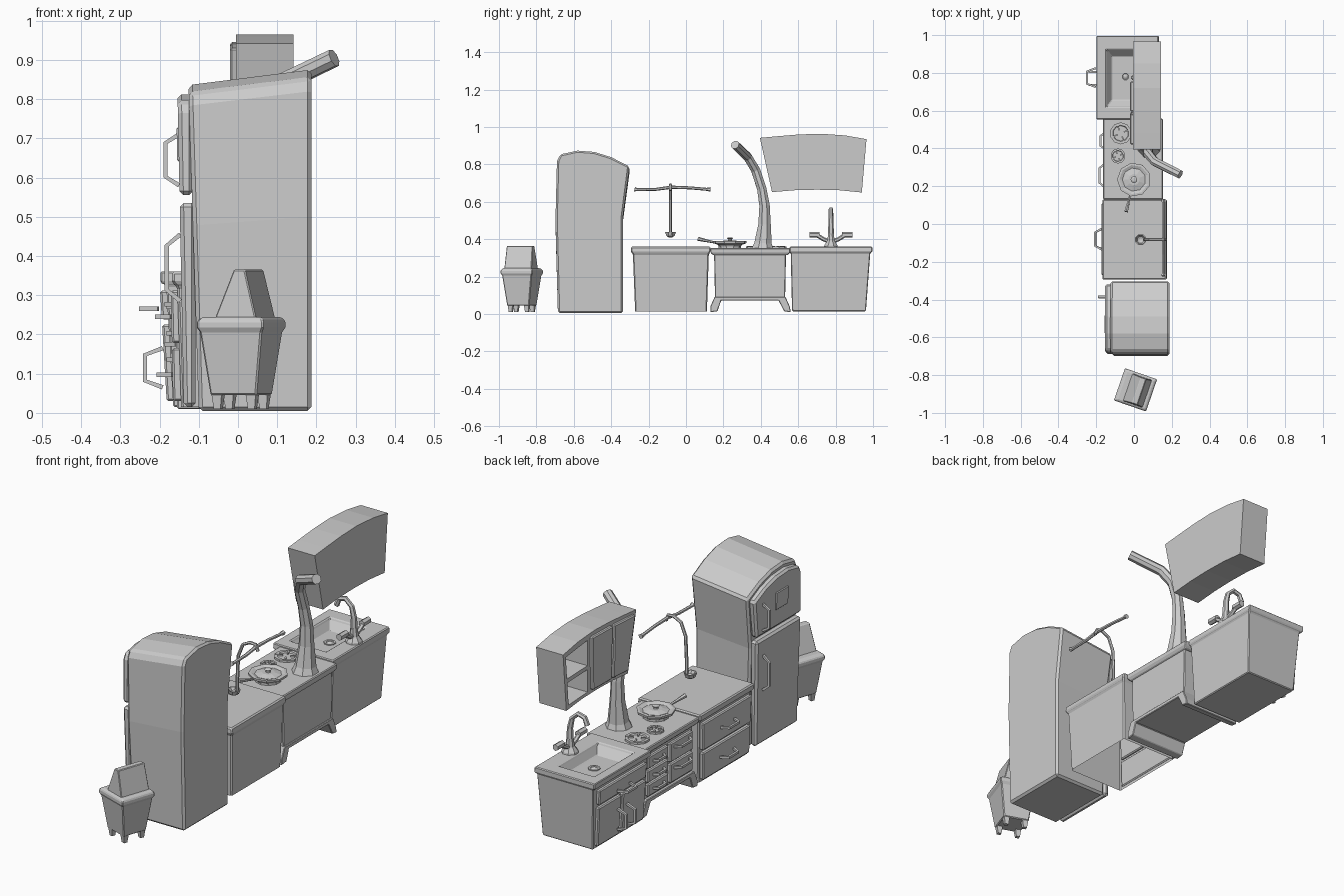
import bpy, bmesh, math
from mathutils import Matrix, Vector


def loft(name, rings, bevel=0.0, cap_start=True, cap_end=True):
    """Skin a list of equal-length point rings."""
    bm = bmesh.new()
    vs = [[bm.verts.new(p) for p in r] for r in rings]
    n = len(rings[0])
    for a, b in zip(vs, vs[1:]):
        for i in range(n):
            bm.faces.new((a[i], a[(i + 1) % n], b[(i + 1) % n], b[i]))
    if cap_start:
        bm.faces.new(vs[0][::-1])
    if cap_end:
        bm.faces.new(vs[-1])
    bmesh.ops.recalc_face_normals(bm, faces=bm.faces[:])
    me = bpy.data.meshes.new(name)
    bm.to_mesh(me)
    bm.free()
    ob = bpy.data.objects.new(name, me)
    bpy.context.collection.objects.link(ob)
    if bevel:
        m = ob.modifiers.new("bevel", 'BEVEL')
        m.width, m.segments, m.limit_method = bevel, 1, 'ANGLE'
    return ob


def stack(name, rects, bevel=0.0, **kw):
    """Rectangles (x0, x1, y0, y1, z) lofted upward."""
    return loft(name, [[(a, c, z), (b, c, z), (b, d, z), (a, d, z)] for a, b, c, d, z in rects], bevel, **kw)


def prism(name, prof, x0, x1, lean=0.0, front_scale=1.0, bevel=0.0):
    """(y, z) outline extruded along x; lean tilts the front (x0) side."""
    return loft(name, [[(x0 + lean * z, y, z * front_scale) for y, z in prof],
                       [(x1, y, z) for y, z in prof]], bevel)


def panel(name, y0, y1, z0, z1, x0, x1, lean=0.0, taper=0.0):
    return prism(name, [(y0 + taper, z0), (y1 - taper, z0), (y1, z1), (y0, z1)], x0, x1, lean, bevel=0.005)


def lathe(name, c, prof, sides=8):
    ang = [2 * math.pi * (i + .5) / sides for i in range(sides)]
    return loft(name, [[(c[0] + r * math.cos(a), c[1] + r * math.sin(a), z) for a in ang] for r, z in prof])


def tube(name, pts, radii, sides=6):
    """Round bar of varying radius along a path."""
    pts = [Vector(p) for p in pts]
    if not isinstance(radii, (list, tuple)):
        radii = [radii] * len(pts)
    rings, side = [], None
    for i, p in enumerate(pts):
        t = (pts[min(i + 1, len(pts) - 1)] - pts[max(i - 1, 0)]).normalized()
        ref = side if side else (Vector((1, 0, 0)) if abs(t.x) < .8 else Vector((0, 1, 0)))
        side = (ref - t * ref.dot(t)).normalized()
        up = t.cross(side)
        rings.append([p + radii[i] * (side * math.cos(a) + up * math.sin(a))
                      for a in [2 * math.pi * (k + .5) / sides for k in range(sides)]])
    return loft(name, rings)


def handle(name, x, y, z, length, vertical=False, out=0.035):
    pts = []
    for s, d in ((-.5, 0), (-.33, out), (.33, out), (.5, 0)):
        pts.append((x - d, y, z + s * length) if vertical else (x - d, y + s * length, z))
    return tube(name, pts, 0.008, 4)


# Waste bin, turned a little
bin_parts = [
    stack("bin_body", [(-.062, .062, -.062, .062, .045), (-.083, .083, -.083, .083, .205),
                       (-.09, .09, -.09, .09, .218), (-.09, .09, -.09, .09, .235),
                       (-.075, .08, -.08, .08, .245)], .004),
    stack("bin_lid", [(-.045, .066, -.077, .077, .24), (.005, .035, -.073, .073, .365)], .003)]
for sx in (-1, 1):
    for sy in (-1, 1):
        cx, cy = sx * .046, sy * .046
        bin_parts.append(stack("bin_leg", [(cx - .009, cx + .009, cy - .009, cy + .009, .01),
                                           (cx - .015, cx + .015, cy - .015, cy + .015, .06)]))
for ob in bin_parts:
    ob.matrix_world = Matrix.Translation((.008, -.878, 0)) @ Matrix.Rotation(math.radians(-19), 4, 'Z')

# Fridge with arched, lopsided top
prism("fridge_body", [(-.685, .005), (-.698, .5), (-.69, .82), (-.672, .855), (-.58, .875), (-.49, .868),
                      (-.40, .84), (-.302, .79), (-.337, .52), (-.337, .005)],
      -.10, .187, -.03, .955, .01)
prism("fridge_lower_door", [(-.675, .015), (-.688, .535), (-.342, .535), (-.345, .015)], -.138, -.108, -.02, bevel=.01)
prism("fridge_upper_door", [(-.688, .555), (-.682, .765), (-.665, .795), (-.58, .812), (-.49, .806),
                            (-.40, .782), (-.318, .742), (-.34, .555)], -.138, -.115, -.02, bevel=.01)
handle("fridge_lower_handle", -.147, -.39, .37, .17, True)
handle("fridge_upper_handle", -.15, -.385, .645, .13, True)
panel("fridge_note", -.58, -.48, .64, .73, -.142, -.13, -.02)

# Drawer cabinet, open underneath
stack("drawer_cabinet", [(-.145, .155, -.272, .112, .015), (-.155, .165, -.284, .122, .322),
                         (-.168, .175, -.295, .13, .33), (-.168, .17, -.293, .13, .36)], .006, cap_start=False)
for i, (z0, z1) in enumerate(((.03, .165), (.178, .312))):
    panel("drawer_front", -.265 - i * .006, .105 + i * .006, z0, z1, -.165, -.14, -.02, .005)
    handle("drawer_handle", -.167 - i * .004, -.08, (z0 + z1) / 2, .11)

# Stove body, arched plinth and hob
stack("stove_body", [(-.14, .14, .155, .53, .085), (-.14, .14, .15, .535, .335)], .004)
prism("stove_plinth", [(.13, .01), (.168, .015), (.188, .072), (.495, .072), (.525, .015), (.56, .01),
                       (.555, .04), (.532, .092), (.153, .092), (.13, .04)], -.155, .148, bevel=.003)
stack("stove_hob", [(-.15, .145, .145, .545, .315), (-.163, .153, .13, .557, .33), (-.163, .153, .13, .557, .352)], .004)
for i in range(3):
    z = .105 + i * .068
    panel("stove_drawer", .36, .52, z, z + .06, -.158, -.138)
    handle("stove_drawer_handle", -.157, .44, z + .03, .08, out=.02)
for i in range(2):
    z = .105 + i * .102
    panel("oven_door", .17, .345, z, z + .094, -.158, -.138)
    handle("oven_handle", -.157, .257, z + .07, .12, out=.025)

# Burners and pan
for bx, by, r in ((-.07, .48, .058), (-.085, .36, .04), (.0, .235, .06)):
    lathe("burner_ring", (bx, by), [(r, .35), (r, .362), (r * .75, .362), (r * .7, .355), (.01, .355)], 10)
    for k in range(4):
        a = k * math.pi / 2 + .4
        c, s = math.cos(a), math.sin(a)
        tube("burner_bar", [(bx + r * .3 * c, by + r * .3 * s, .361), (bx + r * .9 * c, by + r * .9 * s, .361)], .005, 4)
lathe("pan", (.0, .235), [(.06, .36), (.065, .37), (.088, .378), (.09, .39), (.078, .391), (.062, .385), (.03, .393),
                          (.012, .393), (.01, .4), (.018, .406), (.01, .41)], 9)
tube("pan_handle", [(-.02, .155, .383), (-.028, .12, .39), (-.042, .065, .402)], [.006, .007, .011])

# Crooked chimney pipe
tube("chimney_pipe", [(.08, .41, .345), (.08, .412, .38), (.08, .42, .48), (.08, .42, .58), (.075, .405, .67),
                      (.075, .372, .77), (.11, .33, .84), (.245, .262, .905)],
     [.065, .05, .036, .03, .027, .026, .025, .024], 8)

# Sink cabinet with sunken basin
stack("sink_cabinet", [(-.165, .11, .567, .962, .015), (-.183, .125, .56, .985, .325), (-.198, .133, .553, .996, .332),
                       (-.198, .13, .555, .996, .36), (-.148, .05, .617, .925, .36), (-.143, .045, .622, .92, .35),
                       (-.118, .025, .655, .888, .315)], .004)
lathe("sink_drain", (-.045, .78), [(.028, .312), (.028, .32), (.018, .32), (.015, .317), (.006, .322)])
panel("sink_drawer", .585, .955, .238, .312, -.18, -.16, -.06, .003)
handle("sink_drawer_handle", -.203, .775, .265, .1, out=.045)
for name, y0, y1, hy in (("left", .775, .953, .805), ("right", .585, .765, .735)):
    panel("sink_door_" + name, y0, y1, .03, .225, -.18, -.155, -.06, .004)
    handle("sink_handle_" + name, -.192, hy, .115, .1, True, .045)

# Faucet with two taps
fx, fy = .09, .775
lathe("faucet_base", (fx, fy), [(.04, .358), (.038, .368), (.022, .39), (.016, .43)])
tube("faucet_spout", [(fx, fy, .41), (fx, fy, .48), (fx - .012, fy, .53), (fx - .045, fy, .56),
                      (fx - .08, fy, .55), (fx - .095, fy, .515)], [.017, .014, .012, .012, .012, .013])
for s in (-1, 1):
    tube("tap_arm", [(fx, fy, .385), (fx, fy + s * .04, .4), (fx, fy + s * .075, .422)], .011)
    tube("tap_knob", [(fx, fy + s * .06, .424), (fx, fy + s * .115, .424)], .016)

# Wall cupboard: two open cells and two doors
box = prism("wall_cupboard", [(.395, .942), (.46, .652), (.58, .662), (.70, .665), (.82, .662), (.94, .65),
                              (.965, .935), (.85, .955), (.72, .964), (.60, .96), (.48, .95)], -.005, .142)
for k, prof in enumerate(([(.775, .68), (.922, .672), (.932, .785), (.775, .79)],
                          [(.775, .81), (.934, .805), (.944, .915), (.775, .935)])):
    cut = prism("cell_cutter", prof, -.1, .122)
    cut.hide_render = True
    cut.display_type = 'WIRE'
    m = box.modifiers.new("cell", 'BOOLEAN')
    m.operation, m.object = 'DIFFERENCE', cut
    cut.hide_set(True)
prism("cupboard_door_right", [(.475, .675), (.592, .682), (.582, .94), (.42, .93)], -.02, 0, bevel=.005)
prism("cupboard_door_left", [(.605, .682), (.752, .684), (.755, .945), (.595, .941)], -.02, 0, bevel=.005)

# Utensil rail and hanging ladle
rx = .155
tube("rail", [(rx, -.275, .668), (rx, -.26, .665), (rx, -.16, .667), (rx, -.08, .678), (rx, .02, .675),
              (rx, .11, .667), (rx, .132, .666)], [.012, .008, .008, .009, .008, .008, .012])
tube("ladle_handle", [(rx + .012, -.083, .66), (rx, -.083, .69), (.125, -.083, .692), (.085, -.083, .672),
                      (.06, -.083, .61), (.055, -.083, .5), (.055, -.083, .425)], .008)
lathe("ladle_bowl", (.035, -.083), [(.01, .41), (.024, .418), (.031, .438), (.026, .438), (.018, .425), (.006, .42)])
